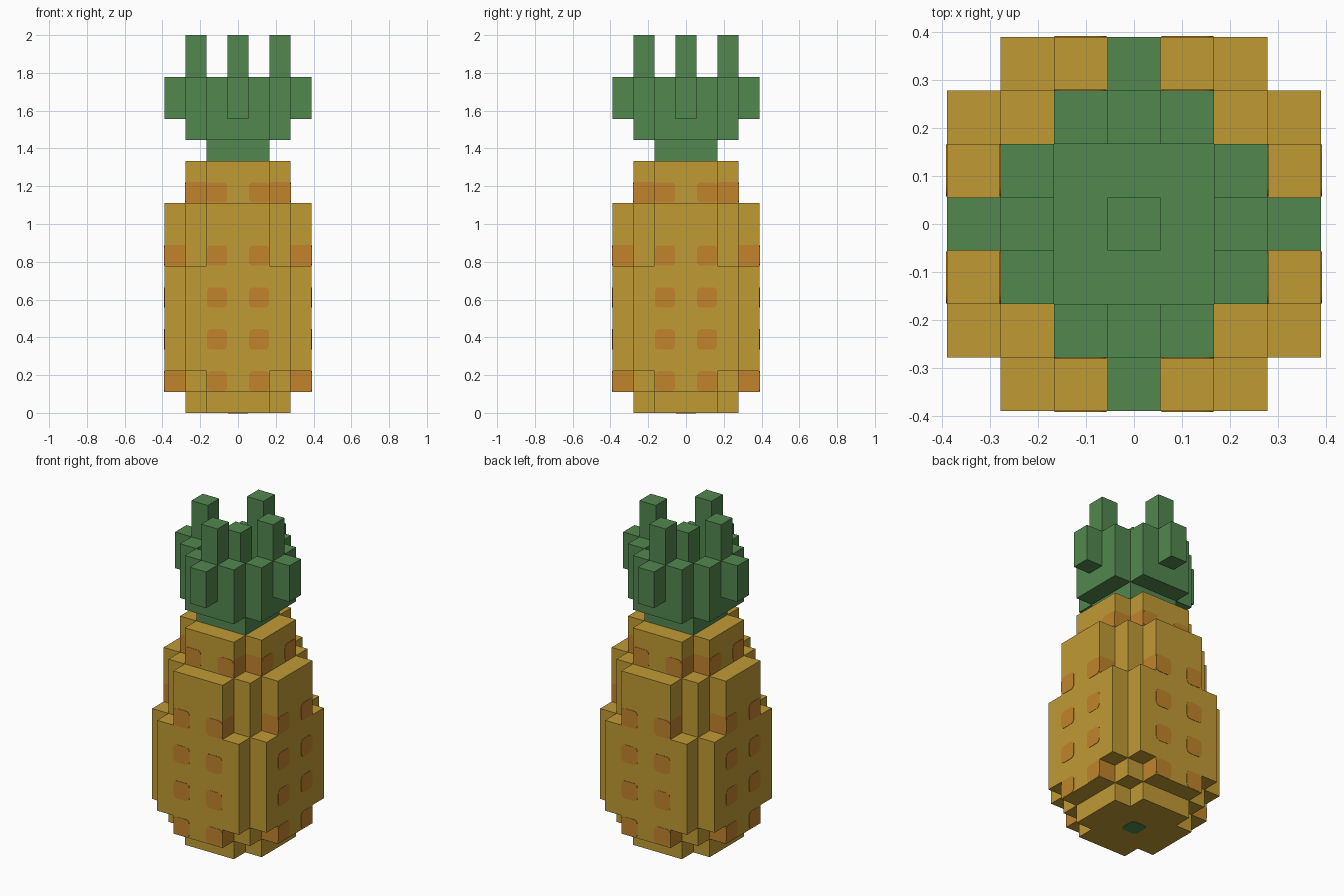
import bpy, bmesh, math
from mathutils import Vector, Matrix

if "Cube" in bpy.data.objects:
    bpy.data.objects.remove(bpy.data.objects["Cube"])

U = 1 / 9  # edge of one block


def material(name, rgb):
    m = bpy.data.materials.new(name)
    m.use_nodes = True
    m.diffuse_color = (*rgb, 1)
    bsdf = m.node_tree.nodes["Principled BSDF"]
    bsdf.inputs["Base Color"].default_value = (*rgb, 1)
    bsdf.inputs["Roughness"].default_value = 0.9
    return m


YELLOW = material("golden yellow", (0.527, 0.325, 0.034))
ORANGE = material("orange spot", (0.533, 0.231, 0.025))
GREEN = material("leaf green", (0.084, 0.242, 0.076))


def finish(name, bm, mats):
    me = bpy.data.meshes.new(name)
    bm.to_mesh(me)
    bm.free()
    for m in mats:
        me.materials.append(m)
    ob = bpy.data.objects.new(name, me)
    bpy.context.collection.objects.link(ob)
    return ob


def cells(z0, z1, rule):
    """Blocks between two levels; rule sees the larger and smaller distance from the axis."""
    return {(x, y, z) for z in range(z0, z1)
            for x in range(-3, 4) for y in range(-3, 4)
            if rule(max(abs(x), abs(y)), min(abs(x), abs(y)))}


def tier(z0, z1, reach, total):
    """Stepped round tier: limited reach and limited sum of distances."""
    return cells(z0, z1, lambda hi, lo: hi <= reach and hi + lo <= total)


fruit = (tier(0, 1, 2, 3) | tier(1, 2, 3, 4) | tier(2, 7, 3, 5)
         | tier(7, 10, 3, 4) | tier(10, 12, 2, 3))
parts = {
    "fruit_body": (fruit, [YELLOW, ORANGE]),
    "crown_stem": (tier(12, 13, 1, 2), [GREEN]),
    "crown_base": (tier(13, 14, 2, 3), [GREEN]),
    "crown_leaf_ring": (cells(14, 16, lambda hi, lo: hi == 2 and lo <= 1), [GREEN]),
    "crown_outer_leaves": (cells(14, 16, lambda hi, lo: hi == 3 and lo == 0), [GREEN]),
    "crown_tall_leaves": (cells(16, 18, lambda hi, lo: hi == 2 and lo == 0), [GREEN]),
    "crown_center_shoot": (cells(14, 17, lambda hi, lo: hi == 0), [GREEN]),
}
filled = set().union(*(c for c, _ in parts.values()))


def build(name, blocks, mats):
    """Skin the exposed sides of the blocks and merge coplanar faces."""
    bm = bmesh.new()
    for c in sorted(blocks):
        for axis in range(3):
            for s in (-1, 1):
                n = Vector((0, 0, 0))
                n[axis] = s
                if tuple(int(c[i] + n[i]) for i in range(3)) in filled:
                    continue
                a = Vector((0, 0, 0))
                a[(axis + 1) % 3] = 1
                b = n.cross(a)
                mid = Vector((c[0], c[1], c[2] + 0.5)) + n * 0.5
                f = bm.faces.new([bm.verts.new((mid + (a * i + b * j) * 0.5) * U)
                                  for i, j in ((-1, -1), (1, -1), (1, 1), (-1, 1))])
                # orange notch sides beside the raised panels
                if len(mats) > 1 and axis < 2 and c[2] in (1, 7, 10):
                    if abs(c[axis]) == 1 and abs(c[1 - axis]) >= 2:
                        f.material_index = 1
    bmesh.ops.remove_doubles(bm, verts=bm.verts, dist=1e-4)
    bmesh.ops.dissolve_limit(bm, angle_limit=0.01, verts=bm.verts, edges=bm.edges,
                             delimit={'MATERIAL'})
    return finish(name, bm, mats)


for part, (blocks, mats) in parts.items():
    build(part, blocks, mats)


# Rounded square plates for the painted spots
def add_spot(bm, matrix, half=0.054, radius=0.024, steps=4, lift=0.002):
    ring = []
    for q in range(4):
        mid = math.pi / 4 + q * math.pi / 2
        cx = math.copysign(half - radius, math.cos(mid))
        cy = math.copysign(half - radius, math.sin(mid))
        for k in range(steps + 1):
            t = q * math.pi / 2 + k / steps * math.pi / 2
            ring.append((cx + radius * math.cos(t), cy + radius * math.sin(t)))
    top = [bm.verts.new(matrix @ Vector((x, y, lift))) for x, y in ring]
    low = [bm.verts.new(matrix @ Vector((x, y, 0))) for x, y in ring]
    bm.faces.new(top)
    for i in range(len(ring)):
        j = (i + 1) % len(ring)
        bm.faces.new((low[i], low[j], top[j], top[i]))


# Spots on the four sides, two per row
bm = bmesh.new()
for side in range(4):
    turn = Matrix.Rotation(side * math.pi / 2, 4, 'Z')
    for row, depth in ((1, 3.5), (3, 3.5), (5, 3.5), (7, 3.5), (10, 2.5)):
        for x in (-1, 1):
            place = Matrix.Translation((x * U, -depth * U, (row + 0.5) * U))
            add_spot(bm, turn @ place @ Matrix.Rotation(math.pi / 2, 4, 'X'))
finish("fruit_spots", bm, [ORANGE])

# Green mark under the fruit
bm = bmesh.new()
add_spot(bm, Matrix.Rotation(math.pi, 4, 'X'))
finish("base_mark", bm, [GREEN])
